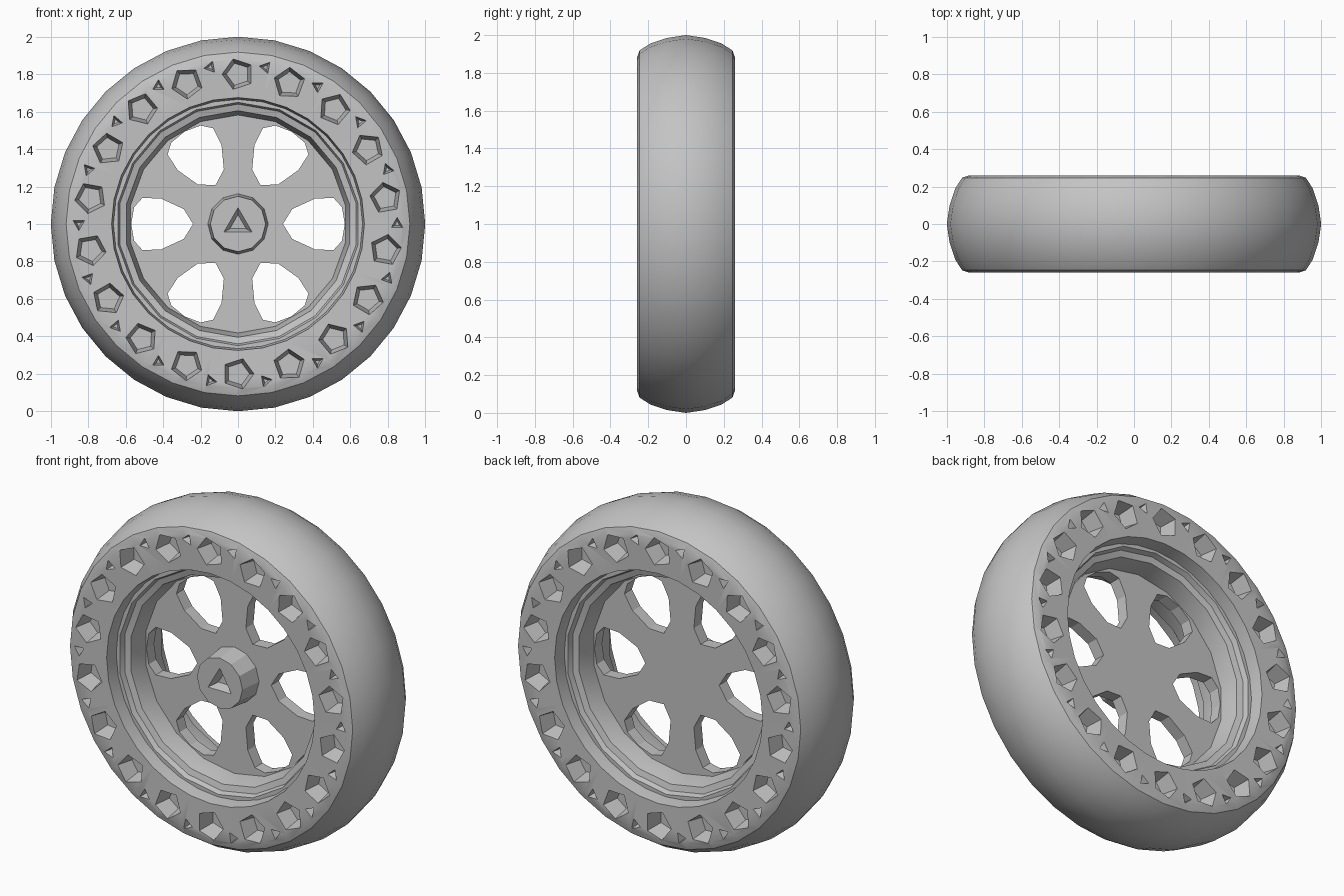
import bpy, bmesh
from math import cos, sin, tau, radians
from mathutils import Matrix

cube = bpy.data.objects.get("Cube")
if cube:
    bpy.data.objects.remove(cube, do_unlink=True)

grey = bpy.data.materials.new("plain grey")
grey.use_nodes = True
grey.diffuse_color = (0.55, 0.55, 0.55, 1)
grey.node_tree.nodes["Principled BSDF"].inputs["Base Color"].default_value = grey.diffuse_color
AXLE = Matrix.Translation((0, 0, 1))


def finish(name, bm):
    bmesh.ops.recalc_face_normals(bm, faces=bm.faces)
    mesh = bpy.data.meshes.new(name)
    bm.to_mesh(mesh)
    bm.free()
    mesh.materials.append(grey)
    obj = bpy.data.objects.new(name, mesh)
    bpy.context.collection.objects.link(obj)
    return obj


def lathe(name, profile, steps):
    """Revolve a closed (radius, y) profile about the axle."""
    bm = bmesh.new()
    rings = []
    for i in range(steps):
        a = tau * i / steps + tau / 4
        rings.append([bm.verts.new((r * cos(a), y, 1 + r * sin(a))) for r, y in profile])
    n = len(profile)
    for i in range(steps):
        p, q = rings[i], rings[(i + 1) % steps]
        for j in range(n):
            k = (j + 1) % n
            bm.faces.new((p[j], p[k], q[k], q[j]))
    return finish(name, bm)


def add_cone(bm, angle, radius, y, side, sides, inner, outer, depth):
    """Tapered prism along the axle; its outer end points to the given side."""
    place = (AXLE @ Matrix.Rotation(-angle, 4, 'Y')
             @ Matrix.Translation((radius, y, 0))
             @ Matrix.Rotation(-side * radians(90), 4, 'X'))
    bmesh.ops.create_cone(bm, cap_ends=True, segments=sides, radius1=inner,
                          radius2=outer, depth=depth, matrix=place)


def cut(obj, bm):
    cutter = finish(obj.name + "_cutter", bm)
    cutter.hide_render = True
    mod = obj.modifiers.new("cut", 'BOOLEAN')
    mod.operation = 'DIFFERENCE'
    mod.solver = 'EXACT'
    mod.object = cutter
    bpy.context.view_layer.objects.active = obj
    bpy.ops.object.modifier_apply(modifier=mod.name)
    bpy.data.objects.remove(cutter, do_unlink=True)


def smooth(obj, angle):
    bpy.ops.object.select_all(action='DESELECT')
    obj.select_set(True)
    bpy.context.view_layer.objects.active = obj
    bpy.ops.object.shade_smooth_by_angle(angle=radians(angle))


# Tyre: rounded tread, flat side walls
half = [(0.66, 0.14), (0.675, 0.255), (0.88, 0.26), (0.918, 0.247), (0.955, 0.19), (0.985, 0.1)]
tyre = lathe("tyre", half + [(1.0, 0)] + [(r, -y) for r, y in reversed(half)], 32)

# Side wall pits: large five-sided ones with small nicks between them
pits = bmesh.new()
for side in (-1, 1):
    for i in range(18):
        a = radians(90 + 20 * i)
        add_cone(pits, a, 0.8, side * 0.22, side, 5, 0.062, 0.09, 0.12)
        add_cone(pits, a + radians(10), 0.85, side * 0.24, side, 3, 0.015, 0.042, 0.08)
cut(tyre, pits)
smooth(tyre, 30)

# Rim: stepped lip on both sides, barrel narrowing towards the spokes
lip = [(0.675, 0.18), (0.65, 0.18), (0.64, 0.15), (0.605, 0.14), (0.582, 0.035)]
rim = lathe("rim", lip + [(r, -y) for r, y in reversed(lip)], 18)
smooth(rim, 20)

# Spoke plate: a thin disc with six teardrop windows leaving flared spokes
bm = bmesh.new()
add_cone(bm, 0, 0, 0, -1, 18, 0.605, 0.605, 0.07)
spokes = finish("spokes", bm)
edge = [(0.24, 0), (0.29, 0.08), (0.41, 0.135), (0.51, 0.14), (0.555, 0.09), (0.57, 0)]
outline = edge + [(r, -t) for r, t in reversed(edge[1:-1])]
windows = bmesh.new()
for i in range(6):
    turn = AXLE @ Matrix.Rotation(tau * i / 6, 4, 'Y')
    front = windows.faces.new([windows.verts.new(turn @ Matrix.Translation((r, -0.15, t)).translation)
                               for r, t in outline])
    back = bmesh.ops.extrude_face_region(windows, geom=[front])["geom"]
    bmesh.ops.translate(windows, vec=(0, 0.3, 0),
                        verts=[v for v in back if isinstance(v, bmesh.types.BMVert)])
cut(spokes, windows)

# Hub: short boss on the front with a three-sided recess
bm = bmesh.new()
add_cone(bm, 0, 0, -0.085, -1, 12, 0.165, 0.148, 0.17)
hub = finish("hub", bm)
recess = bmesh.new()
add_cone(recess, 0, 0, -0.16, -1, 3, 0.05, 0.11, 0.08)
cut(hub, recess)
